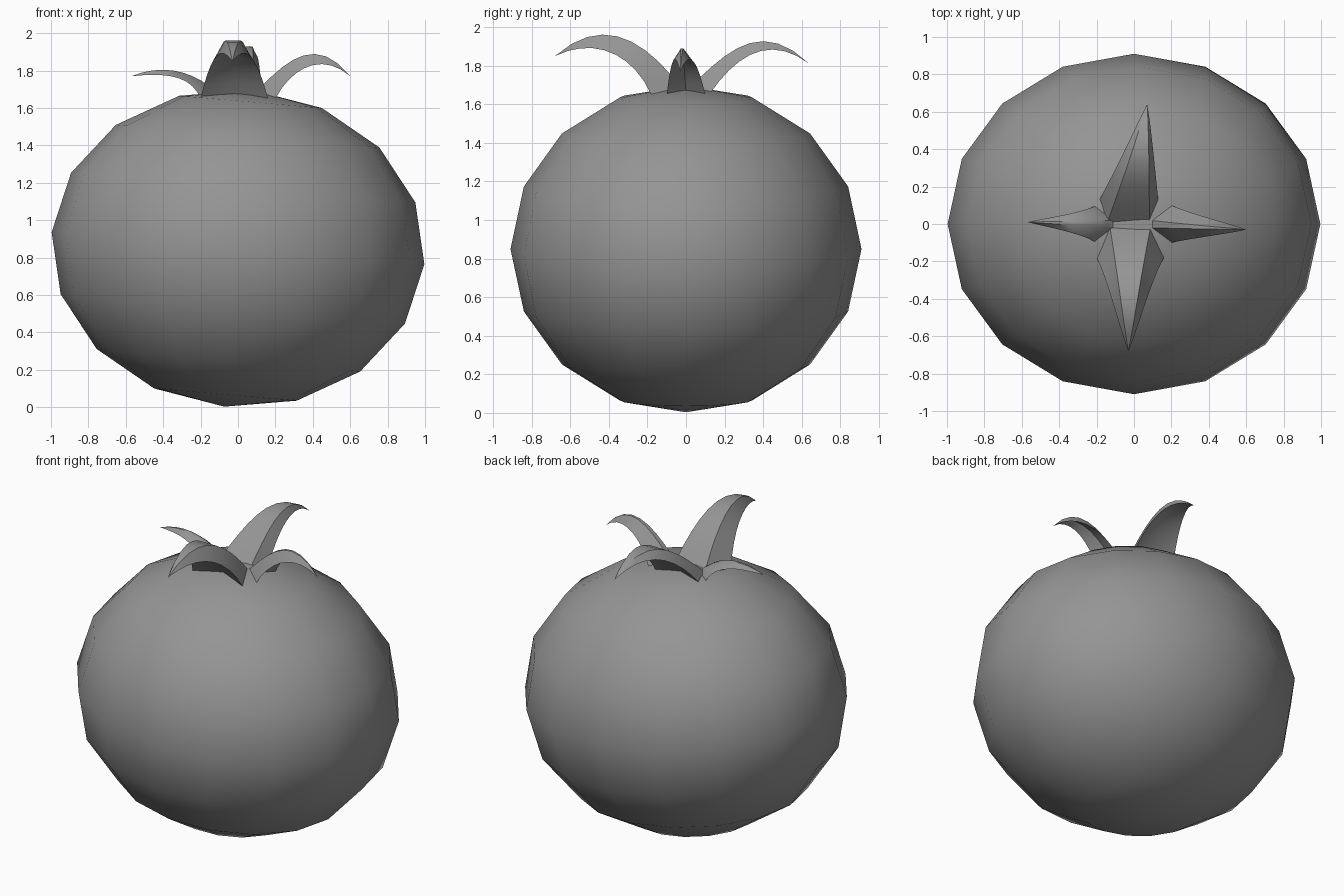
import bpy, bmesh, math
from mathutils import Matrix, Vector

cube = bpy.data.objects.get("Cube")
if cube:
    bpy.data.objects.remove(cube, do_unlink=True)

grey = bpy.data.materials.new("plain grey")
grey.use_nodes = True
COLOUR = (0.3, 0.3, 0.3, 1)
grey.diffuse_color = COLOUR
grey.node_tree.nodes["Principled BSDF"].inputs["Base Color"].default_value = COLOUR


def finish(name, bm, angle):
    """Turn a bmesh into a smooth-shaded object."""
    bmesh.ops.recalc_face_normals(bm, faces=bm.faces)
    mesh = bpy.data.meshes.new(name)
    bm.to_mesh(mesh)
    bm.free()
    mesh.materials.append(grey)
    ob = bpy.data.objects.new(name, mesh)
    bpy.context.collection.objects.link(ob)
    bpy.ops.object.select_all(action="DESELECT")
    ob.select_set(True)
    bpy.context.view_layer.objects.active = ob
    bpy.ops.object.shade_smooth_by_angle(angle=math.radians(angle))
    return ob


# Fruit: a squashed low-poly ball, tipped slightly to its left
bm = bmesh.new()
bmesh.ops.create_uvsphere(bm, u_segments=16, v_segments=8, radius=1)
tilt = Matrix.Rotation(math.radians(4.9), 4, "Y")
squash = Matrix.Diagonal((1, 0.91, 0.85, 1))
bm.transform(Matrix.Translation((0, 0, 0.85)) @ tilt @ squash)
finish("fruit", bm, 60)


def bezier(points, s):
    a, b, c, d = map(Vector, points)
    t = 1 - s
    return a * t**3 + b * 3 * t * t * s + c * 3 * t * s * s + d * s**3


def leaf(name, out, base, tip_shift, width, crown, top, under, tip, steps=9):
    """Loft a tapering, arched leaf; curves give distance outward and height."""
    out = Vector(out)
    side = Vector((abs(out.y), abs(out.x), 0))
    up = Vector((0, 0, 1))
    bm = bmesh.new()
    rings = []
    for i in range(steps):
        s = i / steps
        t = bezier(top + [tip], s)
        u = bezier(under + [tip], s)
        mid = u.lerp(t, 0.4)
        w = width * (1 - s) ** 0.9
        centre = base + (tip_shift - base) * s
        section = [(u, -w), (t, -w * crown), (t, w * crown), (u, w), (mid, 0)]
        rings.append([bm.verts.new(out * p.x + up * p.y + side * (centre + across))
                      for p, across in section])
    for a, b in zip(rings, rings[1:]):
        for j in range(5):
            k = (j + 1) % 5
            bm.faces.new((a[j], a[k], b[k], b[j]))
    point = bm.verts.new(out * tip[0] + up * tip[1] + side * tip_shift)
    last = rings[-1]
    for j in range(5):
        bm.faces.new((last[j], last[(j + 1) % 5], point))
    bm.faces.new(rings[0])
    finish(name, bm, 40)


# Four leaves of the crown
leaf("front_leaf", (0, -1, 0), -0.02, -0.03, 0.18, 0.6,
     [(0.02, 1.68), (0.2, 1.92), (0.42, 2.08)],
     [(0.18, 1.65), (0.28, 1.87), (0.48, 1.95)], (0.68, 1.85))
leaf("back_leaf", (0, 1, 0), -0.03, 0.07, 0.16, 0.7,
     [(0.01, 1.68), (0.2, 1.86), (0.38, 2.06)],
     [(0.12, 1.65), (0.27, 1.87), (0.44, 1.96)], (0.64, 1.81))
leaf("left_leaf", (1, 0, 0), 0, -0.03, 0.1, 0.2,
     [(0.08, 1.67), (0.23, 1.82), (0.4, 2.02)],
     [(0.2, 1.65), (0.29, 1.82), (0.45, 1.9)], (0.6, 1.77))
leaf("right_leaf", (-1, 0, 0), 0, 0.01, 0.1, 0.2,
     [(0.1, 1.67), (0.23, 1.8), (0.4, 1.84)],
     [(0.2, 1.65), (0.25, 1.77), (0.37, 1.79)], (0.57, 1.77))
